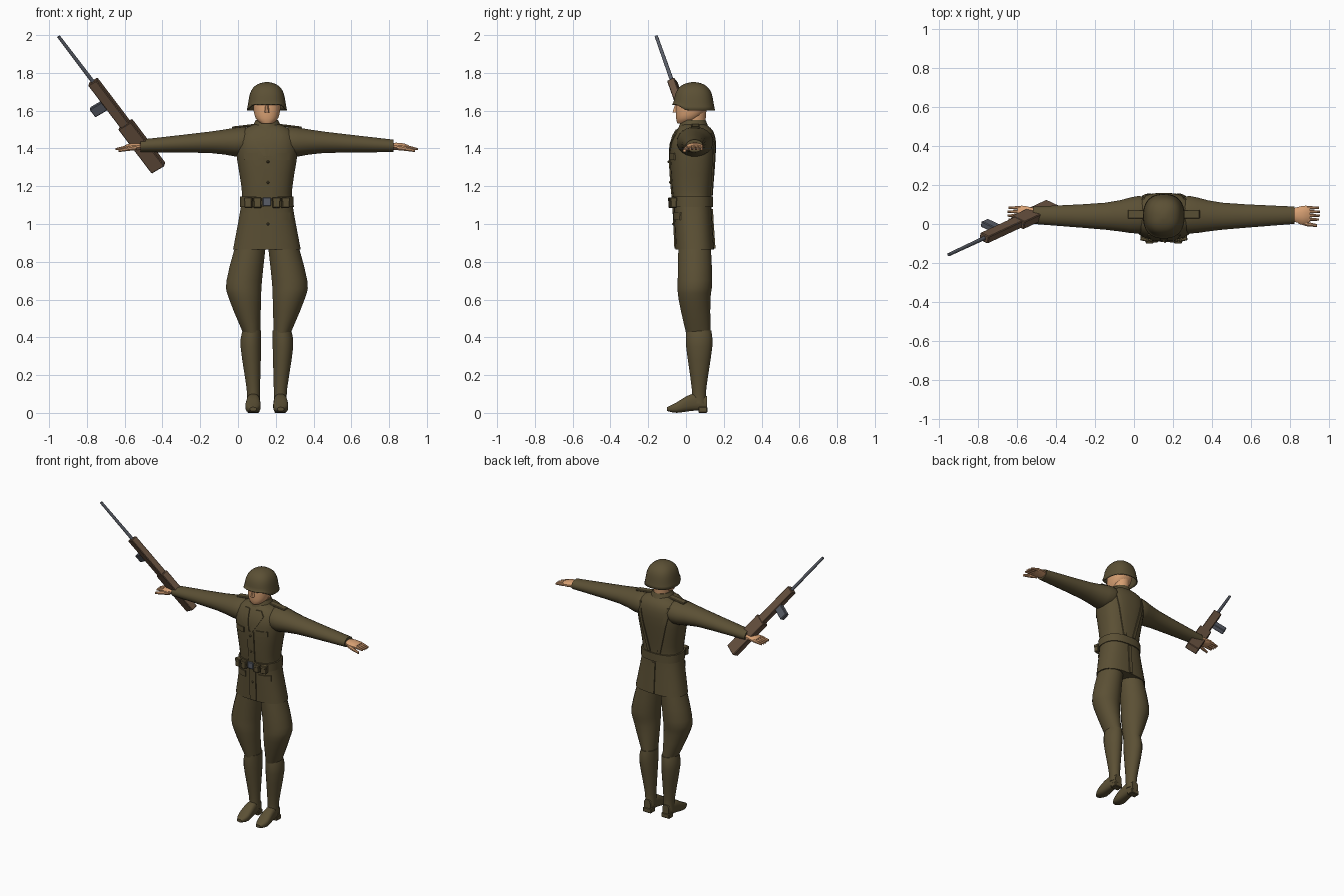
import bpy, bmesh, math
from mathutils import Vector, Matrix
from mathutils.bvhtree import BVHTree

if "Cube" in bpy.data.objects:
    bpy.data.objects.remove(bpy.data.objects["Cube"])

CENTRE = 0.153  # x of the body's centre line


def material(name, rgb):
    mat = bpy.data.materials.new(name)
    mat.use_nodes = True
    mat.diffuse_color = (*rgb, 1)
    mat.node_tree.nodes["Principled BSDF"].inputs["Base Color"].default_value = (*rgb, 1)
    return mat


OLIVE = material("olive cloth", (.105, .08, .035))
SKIN = material("skin", (.68, .35, .17))
WOOD = material("brown wood", (.15, .09, .055))
METAL = material("grey metal", (.1, .11, .135))


def finish(name, bm, mat, angle=40):
    bmesh.ops.recalc_face_normals(bm, faces=bm.faces)
    mesh = bpy.data.meshes.new(name)
    bm.to_mesh(mesh)
    bm.free()
    mesh.materials.append(mat)
    mesh.polygons.foreach_set("use_smooth", [True] * len(mesh.polygons))
    mesh.set_sharp_from_angle(angle=math.radians(angle))
    obj = bpy.data.objects.new(name, mesh)
    bpy.context.scene.collection.objects.link(obj)
    return obj


def smooth(rows, steps=3):
    """Fill in extra sections along a soft curve through the given ones."""
    points = [Vector(row) for row in rows]
    padded = [points[0]] + points + [points[-1]]
    filled = []
    for a, b, c, d in zip(padded, padded[1:], padded[2:], padded[3:]):
        for i in range(steps):
            t = i / steps
            filled.append(b + (c - a) * (t / 2) + (a * 2 - b * 5 + c * 4 - d) * (t * t / 2)
                          + (b * 3 - a - c * 3 + d) * (t ** 3 / 2))
    return filled + [points[-1]]


def centred(rows):
    """Turn (height, half width, front, back) into full sections."""
    return [(z, -half, half, front, back) for z, half, front, back in rows]


def loft(axis, rows, side=1, power=2.0, count=20, caps=(0, -1)):
    """Skin rounded sections: (place on axis, then min and max on the other two axes)."""
    bm = bmesh.new()
    rings = []
    for place, low_a, high_a, low_b, high_b in rows:
        ring = []
        for i in range(count):
            turn = 2 * math.pi * (i + .5) / count
            cos, sin = math.cos(turn), math.sin(turn)
            u = math.copysign(abs(cos) ** (2 / power), cos)
            v = math.copysign(abs(sin) ** (2 / power), sin)
            a = (low_a + high_a + (high_a - low_a) * u) / 2
            b = (low_b + high_b + (high_b - low_b) * v) / 2
            x, y, z = {"X": (place, a, b), "Y": (a, place, b), "Z": (a, b, place)}[axis]
            ring.append(bm.verts.new((CENTRE + side * x, y, z)))
        rings.append(ring)
    for ring, after in zip(rings, rings[1:]):
        for i in range(count):
            bm.faces.new((ring[i - 1], ring[i], after[i], after[i - 1]))
    for end in caps:
        bm.faces.new(rings[end])
    return bm


def box(name, place, size, mat, basis=Matrix.Identity(3)):
    bm = bmesh.new()
    bmesh.ops.create_cube(bm, size=1)
    bmesh.ops.scale(bm, vec=size, verts=bm.verts)
    bmesh.ops.bevel(bm, geom=bm.edges[:], offset=.004, segments=1, affect="EDGES")
    bmesh.ops.transform(bm, matrix=Matrix.Translation(place) @ basis.to_4x4(), verts=bm.verts)
    return finish(name, bm, mat, 25)


# Jacket
jacket = loft("Z", smooth(centred([
    (.865, .18, -.055, .15), (1.1, .137, -.066, .135), (1.2, .136, -.076, .14),
    (1.4, .165, -.085, .16), (1.49, .14, -.055, .145), (1.53, .06, -.02, .1)])),
    power=2.5, count=28)
surface = BVHTree.FromBMesh(jacket)
finish("jacket", jacket, OLIVE)


def on_jacket(x, z, facing):
    return surface.ray_cast(Vector((CENTRE + x, -facing, z)), Vector((0, facing, 0)))[0]


def panel(name, rows, side=1, facing=1, steps=4):
    """Lay a thin cloth piece on the jacket; rows are (inner x, outer x, height)."""
    bm = bmesh.new()
    grid = []
    for inner, outer, z in rows:
        spots = [on_jacket(side * (inner + (outer - inner) * i / steps), z, facing)
                 for i in range(steps + 1)]
        grid.append([bm.verts.new(spot - Vector((0, .007 * facing, 0))) for spot in spots])
    for row, after in zip(grid, grid[1:]):
        for i in range(steps):
            bm.faces.new((row[i], row[i + 1], after[i + 1], after[i]))
    rim = bmesh.ops.extrude_face_region(bm, geom=bm.faces[:])["geom"]
    for part in rim:
        if isinstance(part, bmesh.types.BMVert):
            part.co.y += .014 * facing
    finish(name, bm, OLIVE)


panel("jacket_placket", [(-.018, .03, .87 + i * .07) for i in range(8)])
panel("back_vent", [(-.012, .012, .87 + i * .07) for i in range(4)], facing=-1)
for i in range(4):
    box("jacket_button", on_jacket(.006, 1.0 + i * .11, 1) - Vector((0, .007, 0)),
        (.014, .012, .014), OLIVE)

# Belt and buckle
finish("belt", loft("Z", centred([(1.09, .143, -.074, .143), (1.145, .142, -.078, .143)]),
                    power=2.5, count=28), OLIVE)
box("belt_buckle", (CENTRE, -.078, 1.118), (.044, .014, .046), METAL)

# Collar, neck and head
finish("collar", loft("Z", centred([(1.5, .085, -.045, .125), (1.55, .06, -.025, .105)])), OLIVE)
finish("neck", loft("Z", centred([(1.5, .05, -.02, .1), (1.64, .055, 0, .112)])), SKIN)
finish("head", loft("Z", smooth(centred([
    (1.532, .03, -.046, .02), (1.56, .06, -.053, .07),
    (1.62, .073, -.054, .12), (1.7, .07, -.045, .12)])), power=2.3), SKIN)
finish("nose", loft("Z", centred([(1.59, .014, -.073, -.03), (1.64, .007, -.057, -.03)]),
                    count=8), SKIN)

# Helmet: a flattened dome with a flared rim, raised over the face
dome = []
for i in range(13):
    rise = math.sin(math.pi / 2 * i / 12)
    half = max(.01, .095 * math.sqrt(1 - rise ** 4) + .012 * (1 - rise) ** 3)
    dome.append((1.602 + .149 * rise, half, .04 - half * 1.07, .04 + half * 1.07))
helmet = loft("Z", centred(dome), power=2.4, count=28, caps=(-1,))
for vert in helmet.verts:
    if vert.co.y < 0 and vert.co.z < 1.645:
        vert.co.z += (1.645 - vert.co.z) * .75 * min(1, -vert.co.y / .05)
rim = finish("helmet", helmet, OLIVE).modifiers.new("rim", "SOLIDIFY")
rim.thickness = .007

for side, tag in ((1, "left_"), (-1, "right_")):
    # Sleeve and shoulder strap
    finish(tag + "sleeve", loft("X", smooth([
        (.07, -.02, .12, 1.4, 1.5), (.13, -.05, .145, 1.355, 1.515),
        (.3, -.03, .11, 1.375, 1.49), (.67, 0, .09, 1.38, 1.447)]), side), OLIVE)
    box(tag + "shoulder_strap", (CENTRE + side * .125, .05, 1.517), (.12, .045, .012), OLIVE,
        Matrix.Rotation(side * .12, 3, "Y"))

    # Hand
    finish(tag + "palm", loft("X", smooth([
        (.64, .02, .075, 1.395, 1.43), (.71, 0, .094, 1.39, 1.43),
        (.75, .01, .094, 1.393, 1.418)]), side, count=12), SKIN)
    for i in range(4):
        y = .083 - i * .02
        reach = .803 - .005 * abs(i - 1.5)
        finish(tag + "finger", loft("X", [
            (.735, y - .011, y + .011, 1.395, 1.42),
            (reach, y - .006, y + .006, 1.39, 1.402)], side, count=8), SKIN)
    finish(tag + "thumb", loft("X", [
        (.69, 0, .035, 1.39, 1.42), (.735, -.013, .012, 1.386, 1.41),
        (.785, -.016, 0, 1.38, 1.396)], side, count=8), SKIN)

    # Breeches and boots
    finish(tag + "breeches", loft("Z", smooth([
        (.42, .035, .125, 0, .13), (.6, .03, .2, -.04, .13),
        (.7, .025, .215, -.045, .14), (.93, 0, .155, -.04, .13)]), side), OLIVE)
    finish(tag + "boot_shaft", loft("Z", smooth([
        (.05, .036, .106, .03, .11), (.13, .036, .108, .03, .108),
        (.35, .03, .14, 0, .14), (.435, .03, .13, 0, .135)]), side), OLIVE)
    finish(tag + "boot_foot", loft("Y", smooth([
        (-.1, .055, .09, .01, .03), (-.05, .034, .113, 0, .056),
        (.03, .037, .107, .01, .1), (.11, .046, .096, .015, .09)]),
        side, power=2.8, count=16), OLIVE)
    box(tag + "boot_heel", (CENTRE + side * .071, .089, .016), (.062, .048, .032), OLIVE)

    # Lapel, pocket flaps and back brace
    panel(tag + "lapel", [(.025, .06, 1.5), (.02, .085, 1.47), (.016, .06, 1.42),
                          (.004, .012, 1.35)], side)
    panel(tag + "breast_flap", [(.047, .12, 1.375), (.047, .12, 1.34)], side)
    panel(tag + "hip_flap", [(.05, .125, 1.06), (.05, .125, 1.02)], side)
    panel(tag + "back_brace", [(.1 - i * .015, .128 - i * .016, 1.48 - i * .066)
                               for i in range(6)], side, facing=-1)

    # Belt pouches with lids
    for x, y, turn in ((.05, -.075, .05), (.097, -.069, .2)):
        spin = Matrix.Rotation(side * turn, 3, "Z")
        place = Vector((CENTRE + side * x, y, 1.112))
        box(tag + "pouch", place, (.04, .034, .054), OLIVE, spin)
        box(tag + "pouch_lid", place + Vector((0, 0, .018)), (.044, .038, .022), OLIVE, spin)

# Rifle, built in a frame that follows its barrel
butt, muzzle = Vector((-.42, .09, 1.295)), Vector((-.95, -.157, 1.993))
along = (muzzle - butt).normalized()
across = along.cross(Vector((-.06, .03, -.04))).normalized()
down = across.cross(along)
frame = Matrix((along, down, across)).transposed()


def rifle_box(name, start, end, drop, depth, width, mat):
    place = butt + along * (start + end) / 2 + down * drop
    box(name, place, (end - start, depth, width), mat, frame)


rifle_box("rifle_stock", 0, .305, 0, .085, .046, WOOD)
rifle_box("rifle_handguard", .3, .6, 0, .056, .042, WOOD)
rifle_box("rifle_magazine", .425, .48, .065, .085, .032, METAL)
barrel = bmesh.new()
bmesh.ops.create_cone(barrel, cap_ends=True, segments=10, radius1=.011, radius2=.009, depth=.36)
aim = along.to_track_quat("Z", "Y").to_matrix().to_4x4()
bmesh.ops.transform(barrel, matrix=Matrix.Translation(muzzle - along * .18) @ aim,
                    verts=barrel.verts)
finish("rifle_barrel", barrel, METAL)
